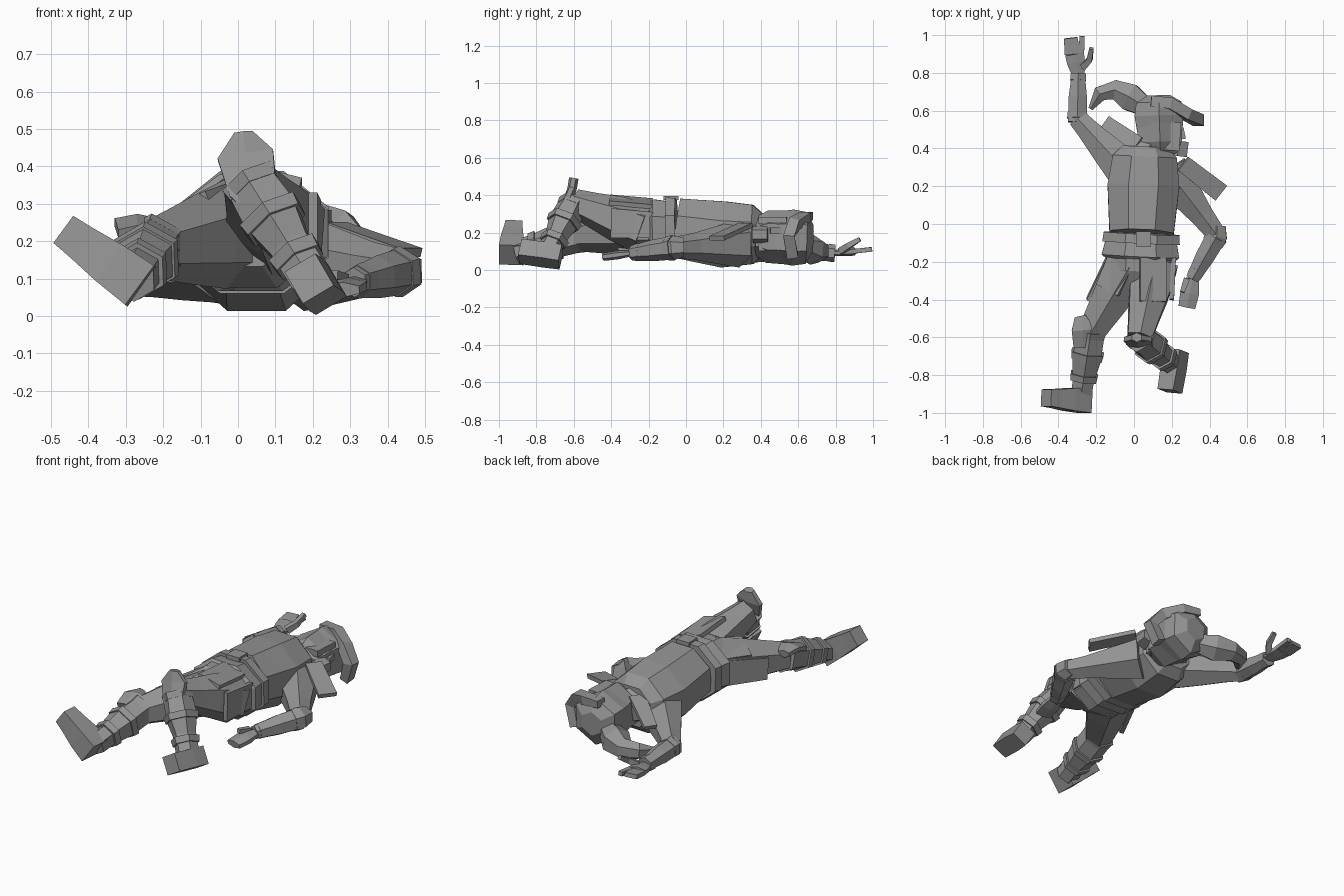
import bpy, bmesh, math
from mathutils import Vector as V

default_cube = bpy.data.objects.get("Cube")
if default_cube:
    bpy.data.objects.remove(default_cube, do_unlink=True)

# One material for the whole figure
GREY = (0.3, 0.3, 0.3, 1)
stone = bpy.data.materials.new("stone grey")
stone.use_nodes = True
stone.diffuse_color = GREY
stone.node_tree.nodes["Principled BSDF"].inputs["Base Color"].default_value = GREY

UP, FRONT, BACK, LEFT = V((0, 0, 1)), V((0, -1, 0)), V((0, 1, 0)), V((1, 0, 0))


def loft(name, path, widths, flat=1.0, sides=6, up=UP, thick=None):
    """Faceted solid along a path; half height is flat * half width, or thick."""
    bm = bmesh.new()
    grow = 1 / math.cos(math.pi / sides)
    rings = []
    for i, (point, width) in enumerate(zip(path, widths, strict=True)):
        ahead, behind = path[min(i + 1, len(path) - 1)], path[max(i - 1, 0)]
        tangent = (ahead - behind).normalized()
        across = tangent.cross(up).normalized()
        rise = across.cross(tangent)
        height = thick or width * flat
        angles = [math.tau * (k + 0.5) / sides for k in range(sides)]
        rings.append([bm.verts.new(point + grow * (across * width * math.cos(a) + rise * height * math.sin(a)))
                      for a in angles])
    for ring, following in zip(rings, rings[1:]):
        for k in range(sides):
            n = (k + 1) % sides
            bm.faces.new((ring[k], ring[n], following[n], following[k]))
    bm.faces.new(rings[0])
    bm.faces.new(rings[-1])
    bmesh.ops.recalc_face_normals(bm, faces=bm.faces)
    mesh = bpy.data.meshes.new(name)
    bm.to_mesh(mesh)
    bm.free()
    mesh.materials.append(stone)
    bpy.context.collection.objects.link(bpy.data.objects.new(name, mesh))


def plate(name, start, end, widths, facing=UP, thick=0.012):
    """Flat armour plate whose broad side looks along facing."""
    loft(name, [V(start), V(end)], widths, sides=4, up=facing, thick=thick)


def straps(name, start, end, places, radii, up=UP):
    """Short raised rings around a limb, at fractions of its length."""
    half = (end - start).normalized() * 0.018
    for i, (place, radius) in enumerate(zip(places, radii, strict=True)):
        middle = start.lerp(end, place)
        loft(f"{name}_{i + 1}", [middle - half, middle + half], [radius, radius * 0.94], up=up)


# Skeleton joints
neck, chest, waist, pelvis = V((.06, .41, .19)), V((.05, .2, .19)), V((.04, -.05, .225)), V((.03, -.25, .22))
chin, crown = V((.14, .37, .18)), V((.13, .68, .17))
r_shoulder, r_elbow, r_wrist = V((-.06, .3, .15)), V((-.3, .56, .11)), V((-.295, .79, .09))
l_shoulder, l_elbow, l_wrist = V((.18, .28, .14)), V((.44, -.06, .12)), V((.31, -.29, .09))
r_hip, r_knee, r_ankle = V((-.02, -.22, .22)), V((-.23, -.58, .18)), V((-.28, -.91, .1))
l_hip, l_knee, l_ankle = V((.11, -.22, .22)), V((.03, -.6, .36)), V((.2, -.74, .09))

# Torso, belt and hips
loft("torso", [neck, chest.lerp(neck, .75), chest, chest.lerp(waist, .6), waist],
     [.12, .17, .19, .178, .17], flat=.93, sides=8)
hem = waist.lerp(pelvis, .6)
loft("tunic_hem", [waist, hem, waist.lerp(pelvis, .7)], [.18, .205, .18], flat=.76, sides=8)
loft("belt", [waist, waist.lerp(pelvis, .25)], [.2, .205], flat=.8, sides=8)
plate("belt_buckle", (.05, -.04, .385), (.05, -.12, .385), [.04, .04])
loft("hips", [hem, pelvis, V((.02, -.35, .22))], [.18, .18, .11], flat=.8, sides=8)

# Head turned to the left, with helmet, visor and plume
loft("collar", [chest.lerp(neck, .8), V((.09, .43, .18))], [.1, .08])
loft("head", [chin, chin.lerp(crown, .2), chin.lerp(crown, .6)], [.085, .115, .12], flat=1.05)
loft("helmet", [chin.lerp(crown, t) for t in (.3, .65, .88, 1)], [.115, .13, .12, .06], sides=6)
loft("visor", [V((.09, .65, .29)), V((.19, .64, .285)), V((.28, .58, .25)), V((.34, .55, .18)), V((.3, .57, .07))],
     [.02, .025, .03, .03, .025], sides=4, up=BACK, thick=.03)
loft("jaw_guard", [V((.23, .36, .19)), V((.24, .44, .19))], [.05, .05], flat=.8)
plate("nose", (.255, .45, .21), (.25, .51, .21), [.02, .012], thick=.016)
for side, z in (("lower", .12), ("upper", .265)):
    plate(f"{side}_cheek_guard", (.19, .39, z), (.2, .54, z), [.05, .05], thick=.018)
loft("plume", [V((.06, .62, .13)), V((-.02, .67, .11)), V((-.1, .71, .1)), V((-.18, .69, .1)), V((-.23, .61, .09))],
     [.05, .072, .052, .04, .012])

# Raised right arm with an open hand
loft("right_upper_arm", [r_shoulder, r_shoulder.lerp(r_elbow, .4), r_shoulder.lerp(r_elbow, .75), r_elbow],
     [.1, .08, .06, .05])
loft("right_forearm", [r_elbow - BACK * .02, r_elbow.lerp(r_wrist, .5), r_wrist], [.05, .048, .035])
straps("right_cuff", r_elbow, r_wrist, [.08, .95], [.054, .042])
r_knuckles = V((-.315, .9, .1))
loft("right_palm", [r_wrist, r_wrist.lerp(r_knuckles, .6), r_knuckles], [.033, .048, .05], flat=.4)
plate("right_fingers", r_knuckles - LEFT * .01, (-.335, .985, .11), [.042, .036])
plate("right_index_finger", (-.28, .89, .1), (-.275, .995, .11), [.016, .013])
loft("right_thumb", [V((-.27, .83, .1)), V((-.235, .87, .13)), V((-.225, .93, .165))], [.018, .015, .011], sides=4)

# Bent left arm
loft("left_upper_arm", [l_shoulder, l_shoulder.lerp(l_elbow, .3), l_shoulder.lerp(l_elbow, .7), l_elbow],
     [.11, .09, .062, .05])
loft("left_forearm", [l_elbow + BACK * .05, l_elbow, l_elbow.lerp(l_wrist, .5), l_wrist], [.045, .055, .05, .035])
straps("left_cuff", l_elbow, l_wrist, [.1, .86], [.06, .042])
l_fingers = V((.28, -.44, .07))
loft("left_hand", [l_wrist, l_wrist.lerp(l_fingers, .5), l_fingers], [.035, .05, .045], flat=.4)
plate("left_thumb", (.28, -.29, .1), (.255, -.36, .11), [.016, .012])

# Shoulder plates
plate("right_shoulder_plate", (-.15, .54, .17), (.02, .42, .26), [.035, .045])
plate("left_shoulder_plate", (.26, .32, .24), (.46, .165, .17), [.045, .05])

# Skirt flaps hanging from the tunic
plate("right_side_flap", (-.13, -.17, .21), (-.24, -.4, .18), [.07, .06], LEFT)
plate("right_front_flap", (-.06, -.18, .32), (-.14, -.35, .295), [.08, .07], UP - LEFT * .5)
plate("left_front_flap", (.1, -.18, .355), (.1, -.41, .375), [.07, .07], UP + LEFT * .25)
plate("left_side_flap", (.21, -.18, .24), (.2, -.4, .25), [.07, .08], LEFT)

# Extended right leg
loft("right_thigh", [r_hip, r_hip.lerp(r_knee, .4), r_hip.lerp(r_knee, .75), r_knee], [.13, .107, .085, .07])
loft("right_boot", [r_knee, r_knee.lerp(r_ankle, .4), r_knee.lerp(r_ankle, .75), r_ankle], [.075, .075, .056, .055])
straps("right_boot_strap", r_knee, r_ankle, [0, .35, .7], [.08, .086, .072])
loft("right_knee_guard", [V((-.285, -.49, .24)), V((-.27, -.56, .25)), V((-.27, -.65, .22))], [.03, .06, .05], thick=.02)
r_heel, r_toe = V((-.26, -.935, .08)), V((-.465, -.92, .23))
loft("right_foot", [r_heel, r_heel.lerp(r_toe, .4), r_heel.lerp(r_toe, .75), r_toe],
     [.065, .06, .05, .045], sides=4, up=BACK)

# Bent left leg with the knee raised
loft("left_thigh", [l_hip, l_hip.lerp(l_knee, .4), l_hip.lerp(l_knee, .75), l_knee], [.12, .105, .08, .065])
loft("left_boot", [l_knee, l_knee.lerp(l_ankle, .35), l_knee.lerp(l_ankle, .65), l_ankle],
     [.065, .075, .055, .055], up=FRONT)
straps("left_boot_strap", l_knee, l_ankle, [.05, .38, .75], [.074, .084, .068], FRONT)
loft("left_knee_guard", [V((.015, -.6, .49)), V((.02, -.61, .43)), V((.04, -.645, .34)), V((.08, -.68, .27))],
     [.025, .075, .065, .035], up=FRONT, thick=.022)
l_heel, l_toe = V((.225, -.67, .07)), V((.19, -.885, .1))
loft("left_foot", [l_heel, l_heel.lerp(l_toe, .4), l_toe], [.048, .052, .048], sides=4, up=UP - LEFT * .6, thick=.05)
